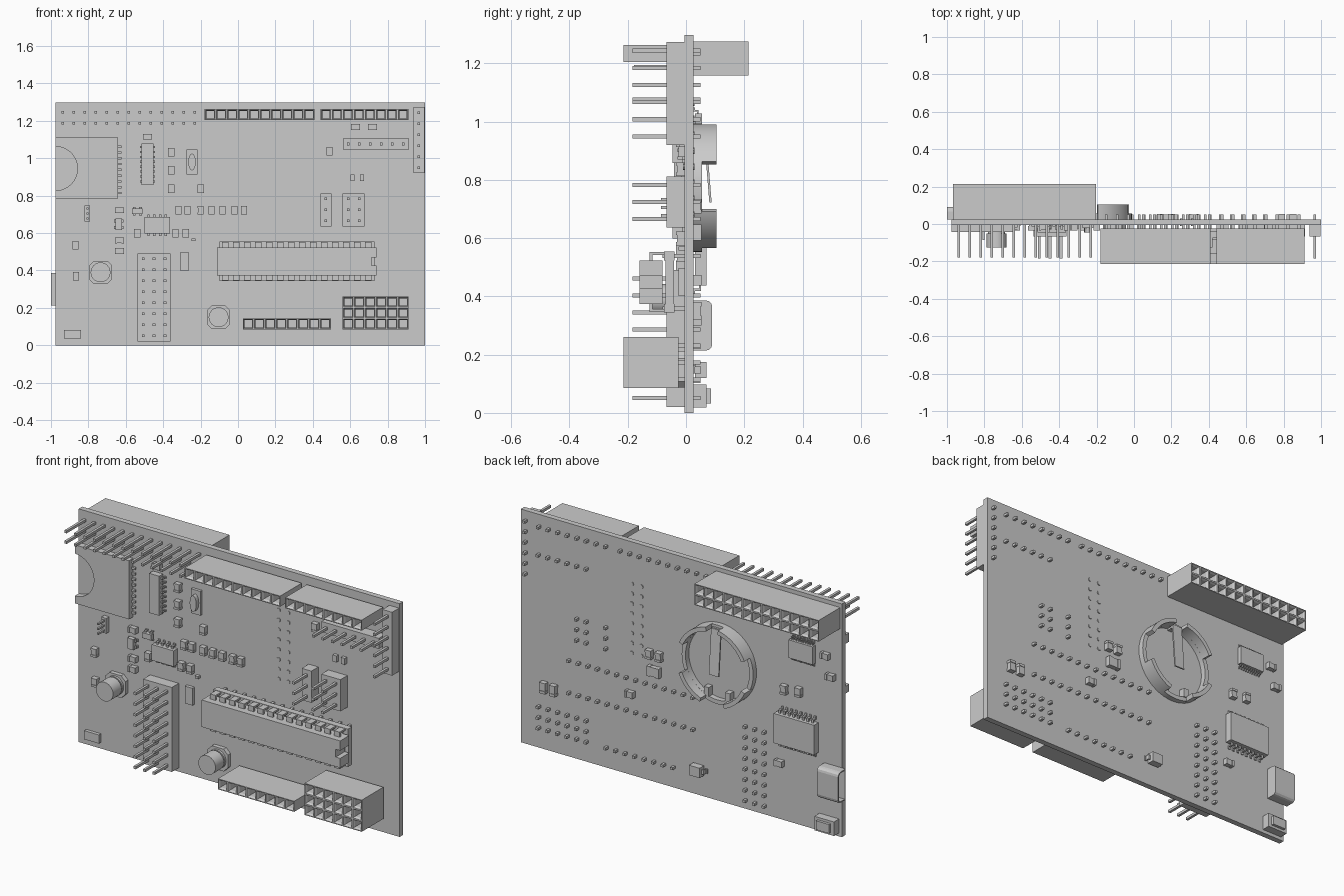
import bpy, bmesh, math

if "Cube" in bpy.data.objects:
    bpy.data.objects.remove(bpy.data.objects["Cube"])

F, B, P = -0.006, 0.025, 0.0588      # board front, board back, pin pitch


def Y(s, h):                          # height h above front (-1) or back (+1)
    return F - h if s < 0 else B + h


def finish(name, bm, smooth=False):
    bmesh.ops.recalc_face_normals(bm, faces=bm.faces)
    me = bpy.data.meshes.new(name)
    bm.to_mesh(me)
    bm.free()
    ob = bpy.data.objects.new(name, me)
    bpy.context.collection.objects.link(ob)
    if smooth:
        bpy.ops.object.select_all(action='DESELECT')
        ob.select_set(True)
        bpy.context.view_layer.objects.active = ob
        bpy.ops.object.shade_smooth_by_angle(angle=math.radians(35))
    return ob


def prism(bm, pts, y0, y1):           # x-z outline extruded along y
    a = [bm.verts.new((x, y0, z)) for x, z in pts]
    b = [bm.verts.new((x, y1, z)) for x, z in pts]
    n = len(pts)
    bm.faces.new(a)
    bm.faces.new(b[::-1])
    for i in range(n):
        j = (i + 1) % n
        bm.faces.new((a[j], a[i], b[i], b[j]))


def box(bm, cx, cz, w, h, y0, y1):
    w, h = w / 2, h / 2
    prism(bm, [(cx - w, cz - h), (cx + w, cz - h), (cx + w, cz + h), (cx - w, cz + h)], y0, y1)


def arc(cx, cz, r, a0, a1, n, rz=None):
    return [(cx + r * math.cos(math.radians(a0 + (a1 - a0) * i / n)),
             cz + (rz or r) * math.sin(math.radians(a0 + (a1 - a0) * i / n))) for i in range(n + 1)]


def pins(bm, x0, z0, nx, nz, ya, yb=0.05, t=0.014):
    for i in range(nx):
        for j in range(nz):
            box(bm, x0 + P * (i + .5), z0 + P * (j + .5), t, t, ya, yb)


def header(name, x0, z0, nx, nz):     # pin header with plastic base
    bm = bmesh.new()
    box(bm, x0 + nx * P / 2, z0 + nz * P / 2, nx * P, nz * P, F, -0.067)
    pins(bm, x0, z0, nx, nz, -0.184)
    finish(name, bm)


def socket(name, x0, z0, nx, nz, s, y_base, y_top, ya, yb):   # female header
    bm = bmesh.new()
    v = [[bm.verts.new((x0 + i * P, y_top, z0 + j * P)) for j in range(nz + 1)] for i in range(nx + 1)]
    top = [bm.faces.new((v[i][j], v[i + 1][j], v[i + 1][j + 1], v[i][j + 1]))
           for i in range(nx) for j in range(nz)]
    r = bmesh.ops.extrude_face_region(bm, geom=top, use_keep_orig=True)
    back = [g for g in r['geom'] if isinstance(g, bmesh.types.BMVert)]
    for q in back:
        q.co.y = y_base
    bmesh.ops.recalc_face_normals(bm, faces=bm.faces)
    cells = [f for f in bm.faces if all(abs(q.co.y - y_top) < 1e-5 for q in f.verts)]
    bmesh.ops.inset_individual(bm, faces=cells, thickness=0.006)
    bmesh.ops.inset_individual(bm, faces=cells, thickness=0.008, depth=-0.012)
    for f in bmesh.ops.extrude_discrete_faces(bm, faces=cells)['faces']:
        for q in f.verts:
            q.co.y -= s * 0.12
    finish(name, bm)
    bm = bmesh.new()
    pins(bm, x0, z0, nx, nz, ya, yb)
    finish(name + "_pins", bm)


def chip(name, cx, cz, w, h, s, n, along_x, t, pitch, out=0.025):   # gull-wing IC
    bm = bmesh.new()
    box(bm, cx, cz, w, h, Y(s, 0.006), Y(s, t))
    for i in range(n):
        o = (i - (n - 1) / 2) * pitch
        for d in (-1, 1):
            e = (h if along_x else w) / 2
            for c, l, y0, y1 in ((e + out * .3, out * .6, t * .45, t * .6),
                                 (e + out * .5, out * .25, 0, t * .6),
                                 (e + out * .75, out * .5, 0, .006)):
                if along_x:
                    box(bm, cx + o, cz + d * c, pitch * .42, l, Y(s, y0), Y(s, y1))
                else:
                    box(bm, cx + d * c, cz + o, l, pitch * .42, Y(s, y0), Y(s, y1))
    finish(name, bm)


def smd(bm, x, z, w, h, s=-1, t=0.028):    # chip resistor / capacitor with end caps
    a, b = (w * .5, h * .92) if w > h else (w * .92, h * .5)
    box(bm, x, z, a, b, Y(s, 0), Y(s, t - .003))
    for d in (-1, 1):
        if w > h:
            box(bm, x + d * w * .375, z, w * .25, h, Y(s, 0), Y(s, t))
        else:
            box(bm, x, z + d * h * .375, w, h * .25, Y(s, 0), Y(s, t))


# board
bm = bmesh.new()
box(bm, 0.0115, 0.649, 1.977, 1.298, F, B)
finish("circuit_board", bm)

# female headers
socket("upper_socket_long", -0.178, 1.204, 10, 1, -1, -0.025, -0.215, -0.03, 0.05)
socket("upper_socket_short", 0.441, 1.204, 8, 1, -1, -0.025, -0.215, -0.03, 0.05)
socket("lower_socket", 0.026, 0.085, 8, 1, -1, -0.025, -0.215, -0.03, 0.05)
socket("triple_row_socket", 0.56, 0.085, 6, 3, -1, -0.025, -0.215, -0.03, 0.05)
socket("rear_socket", -0.967, 1.158, 13, 2, 1, B, 0.215, -0.178, 0.03)

# pin headers
header("edge_header", 0.937, 0.92, 1, 6)
header("side_header", 0.561, 1.047, 6, 1)
header("jumper_header", 0.44, 0.636, 1, 3)
header("programming_header", 0.56, 0.636, 2, 3)
header("servo_header", -0.537, 0.021, 3, 8)
bm = bmesh.new()
box(bm, -0.805, 0.705, 0.03, 0.085, F, Y(-1, .025))
for k in (-1, 0, 1):
    box(bm, -0.805, 0.705 + k * .027, .01, .01, F, -0.085)
finish("small_jumper", bm)

# card socket with finger notch
bm = bmesh.new()
notch = arc(-0.976, 0.945, 0.118, 90, -90, 20)
prism(bm, [(-0.976, 1.112)] + notch + [(-0.976, 0.786), (-0.642, 0.786), (-0.642, 1.112)], F, -0.042)
for k in range(9):
    box(bm, -0.634, 1.062 - k * .031, 0.022, 0.012, F, -0.018)
finish("card_socket", bm)

# dual inline chip on socket rails
bm = bmesh.new()
prism(bm, [(-.112, .374), (.741, .374), (.741, .427), (.714, .427), (.714, .47), (.741, .47),
           (.741, .524), (-.112, .524)], -0.16, -0.08)
finish("main_chip", bm)
bm = bmesh.new()
rails = bmesh.new()
for d in (-1, 1):
    box(rails, 0.315, 0.449 + d * .09, 0.83, 0.03, -0.075, -0.04)
    for k in range(14):
        x = -0.068 + k * P
        box(bm, x, 0.449 + d * .085, 0.034, 0.024, -0.125, -0.115)
        box(bm, x, 0.449 + d * .098, 0.034, 0.010, -0.125, -0.07)
        box(bm, x, 0.449 + d * .09, 0.014, 0.014, -0.08, 0.05)
finish("main_chip_leads", bm)
for d in (-1, 1, 0):
    box(rails, 0.315 + d * .4, 0.449, 0.03, 0.16, -0.07, -0.042)
finish("main_chip_socket", rails)

# surface-mount chips
chip("tall_chip", -0.484, 0.968, 0.062, 0.22, -1, 8, False, 0.04, 0.0265, 0.016)
chip("small_chip", -0.432, 0.642, 0.135, 0.088, -1, 4, True, 0.04, 0.031, 0.022)
chip("rear_small_chip", -0.744, 0.978, 0.15, 0.1, 1, 10, True, 0.03, 0.0145, 0.02)
chip("rear_wide_chip", -0.713, 0.52, 0.25, 0.165, 1, 8, True, 0.045, 0.029, 0.03)
chip("transistor", -0.638, 0.647, 0.036, 0.06, -1, 2, False, 0.03, 0.035, 0.012)
chip("regulator", -0.538, 0.716, 0.055, 0.03, -1, 2, True, 0.03, 0.034, 0.012)

# electrolytic capacitors
for name, x, z in (("capacitor_left", -0.735, 0.39), ("capacitor_lower", -0.104, 0.15)):
    bm = bmesh.new()
    a, c = 0.062, 0.036
    prism(bm, [(x - a, z - c), (x - c, z - a), (x + c, z - a), (x + a, z - c),
               (x + a, z + c), (x + c, z + a), (x - c, z + a), (x - a, z + c)], F, -0.03)
    for r, y0, y1 in ((.052, -.03, -.042), (.046, -.042, -.05), (.053, -.05, -.125)):
        prism(bm, arc(x, z, r, 0, 345, 23), y0, y1)
    finish(name, bm, True)

# crystal
bm = bmesh.new()
box(bm, -0.246, 0.98, 0.058, 0.135, F, -0.022)
prism(bm, arc(-0.246, 0.98, 0.02, 0, 345, 23, 0.045), -0.022, -0.045)
finish("crystal", bm)

# small front parts: upright ones, flat ones, odd sizes
bm = bmesh.new()
for x, z in ((-.356, 1.032), (-.356, .936), (-.356, .837), (-.2, .837), (-.538, .599), (-.334, .599),
             (-.28, .599), (-.869, .535), (-.866, .369), (.489, 1.037)):
    smd(bm, x, z, .034, .047)
for x in (-.318, -.27, -.2, -.142, -.083, -.019, .032):
    smd(bm, x, .722, .033, .047)
for x, z in ((-.484, 1.115), (-.634, .722), (-.634, .561), (-.634, .503), (.628, 1.168), (.719, 1.168)):
    smd(bm, x, z, .048, .032)
for x, z, w, h in ((.612, .896, .023, .036), (.663, .896, .023, .036), (-.238, .564, .02, .014),
                   (-.286, .449, .047, .096), (-.885, .059, .09, .048)):
    box(bm, x, z, w, h, F, -0.025)
finish("front_small_parts", bm)

# small rear parts
bm = bmesh.new()
for x, z, w, h in ((-.884, .99, .05, .034), (-.915, .88, .05, .034), (-.72, .745, .036, .05),
                   (-.63, .735, .036, .05), (.17, .62, .075, .055), (.2, .71, .036, .05), (.14, .71, .036, .05),
                   (.32, .455, .05, .036), (.85, .35, .036, .06), (.79, .35, .036, .06), (-.6, .317, .05, .034)):
    smd(bm, x, z, w, h, 1)
finish("rear_small_parts", bm)
chip("rear_diode", -0.1, 0.147, 0.065, 0.055, 1, 1, False, 0.045, 0.06, 0.02)

# spare solder pads
bm = bmesh.new()
for x in (.256, .315):
    for k in range(8):
        for s in (-1, 1):
            prism(bm, arc(x, .68 + k * .055, .011, 0, 315, 7), Y(s, 0), Y(s, .004))
finish("solder_pads", bm)

# coin cell holder: low ring, tall wall arcs, spring tongue, tabs
cx, cz = -0.232, 0.773
bm = bmesh.new()
for a0, a1, y1 in ((0, 180, .055), (180, 360, .055), (24, 80, .105), (100, 156, .105),
                   (204, 250, .105), (290, 338, .105)):
    prism(bm, arc(cx, cz, .22, a0, a1, 24) + arc(cx, cz, .197, a1, a0, 24), B, y1)
for d in (-1, 1):
    box(bm, cx + d * .065, cz - .165, .03, .05, B, .06)
finish("battery_holder", bm, True)
bm = bmesh.new()
box(bm, cx, cz + .075, .06, .25, .06, .068)
for v in bm.verts:
    if v.co.z < cz:
        v.co.y += .02
box(bm, cx, cz + .195, .06, .02, B, .066)
finish("battery_spring", bm)

# micro connector with recessed mouth
bm = bmesh.new()
prof = [(B, .214), (.068, .214)]
prof += [(.068 + .022 * math.sin(math.radians(a)), .236 - .022 * math.cos(math.radians(a))) for a in (30, 60, 90)]
prof += [(y, .6 - z) for y, z in prof[::-1]]
l = [bm.verts.new((-1.0, y, z)) for y, z in prof]
r = [bm.verts.new((-0.87, y, z)) for y, z in prof]
mouth = bm.faces.new(l)
bm.faces.new(r[::-1])
for i in range(len(l)):
    j = (i + 1) % len(l)
    bm.faces.new((l[j], l[i], r[i], r[j]))
bmesh.ops.recalc_face_normals(bm, faces=bm.faces)
bmesh.ops.inset_individual(bm, faces=[mouth], thickness=.008)
for f in bmesh.ops.extrude_discrete_faces(bm, faces=[mouth])['faces']:
    for v in f.verts:
        v.co.x += .09
finish("data_port", bm)

# push button at the lower corner
bm = bmesh.new()
box(bm, -0.9, 0.058, 0.12, 0.078, B, 0.07)
box(bm, -0.9, 0.058, 0.08, 0.05, 0.07, 0.085)
finish("push_button", bm)
